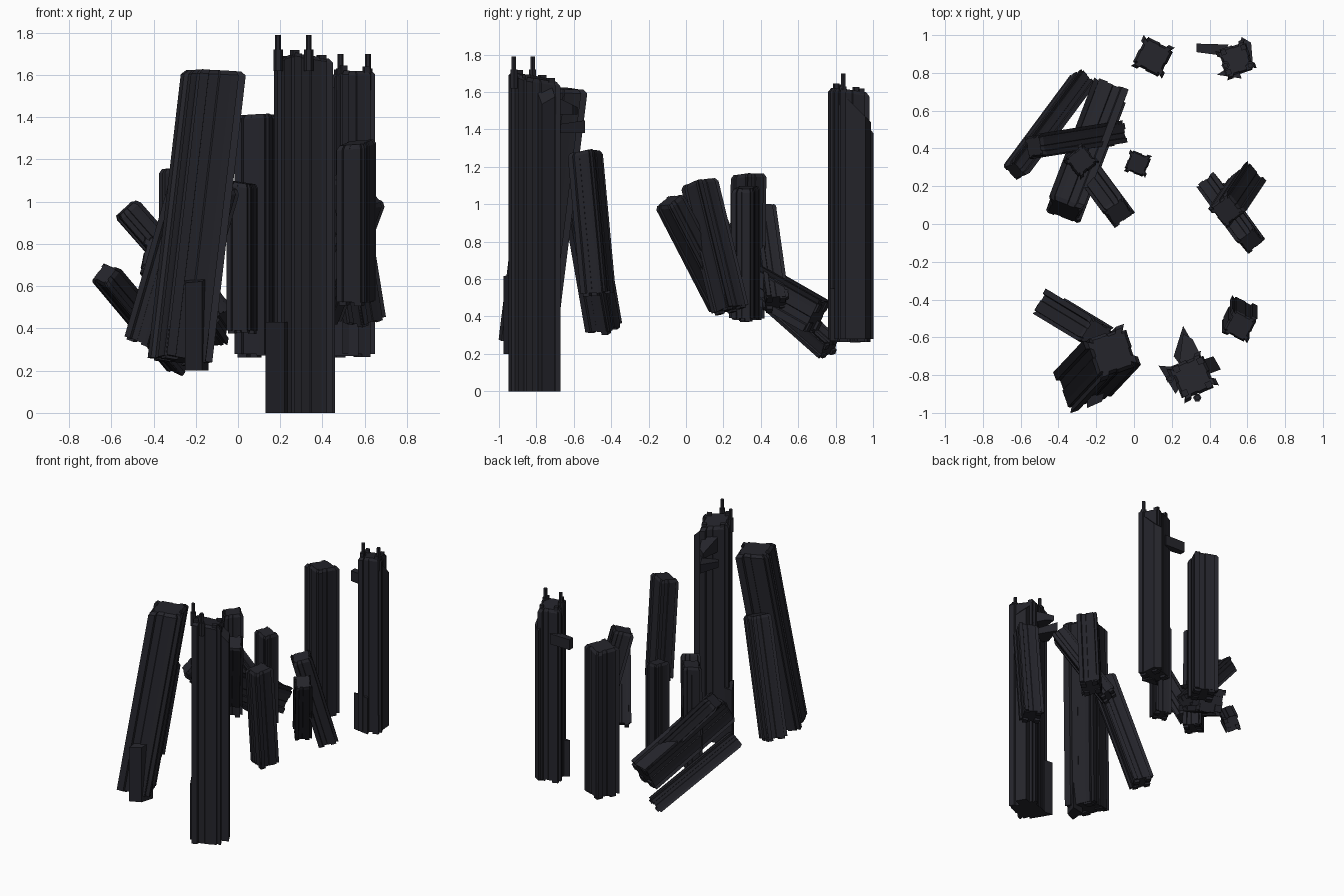
import bpy, bmesh, math, random
from mathutils import Vector, Matrix

if "Cube" in bpy.data.objects:
    bpy.data.objects.remove(bpy.data.objects["Cube"])

random.seed(4)
mat = bpy.data.materials.new("dark_concrete")
mat.diffuse_color = (0.018, 0.018, 0.024, 1)
mat.use_nodes = True
mat.node_tree.nodes["Principled BSDF"].inputs["Base Color"].default_value = mat.diffuse_color

# One side of the grooved, pinwheel-cornered tower plan (unit width)
SIDE = [(.50, -.46), (.50, -.27), (.42, -.24), (.42, -.04), (.45, -.02), (.45, .22), (.46, .36), (.38, .37)]


def plan(w):
    pts = []
    for k in range(4):
        r = Matrix.Rotation(k * math.pi / 2, 2)
        pts += [r @ Vector(p) * w for p in SIDE]
    return pts


def prism(bm, pts, z0, z1, tilt=(0, 0), inset=0.0):
    """Extruded outline with a sloping top, optionally chamfered at the roof."""
    n = len(pts)
    cx, cy = sum(p[0] for p in pts) / n, sum(p[1] for p in pts) / n

    def ring(z, k, t):
        return [bm.verts.new((cx + (p[0] - cx) * k, cy + (p[1] - cy) * k,
                              z + t[0] * (p[0] - cx) * k + t[1] * (p[1] - cy) * k)) for p in pts]
    rings = [ring(z0, 1, (0, 0))]
    if inset:
        rings.append(ring(z1 - inset, 1, tilt))
        rings.append(ring(z1, .85, tilt))
    else:
        rings.append(ring(z1, 1, tilt))
    bm.faces.new(rings[0][::-1])
    bm.faces.new(rings[-1])
    for lo, hi in zip(rings, rings[1:]):
        for i in range(n):
            j = (i + 1) % n
            bm.faces.new((lo[i], lo[j], hi[j], hi[i]))


def box(bm, x, y, z0, z1, sx, sy):
    prism(bm, [(x - sx / 2, y - sy / 2), (x + sx / 2, y - sy / 2),
               (x + sx / 2, y + sy / 2), (x - sx / 2, y + sy / 2)], z0, z1)


def finish(bm, name):
    bmesh.ops.recalc_face_normals(bm, faces=bm.faces)
    me = bpy.data.meshes.new(name)
    bm.to_mesh(me)
    bm.free()
    me.materials.append(mat)
    ob = bpy.data.objects.new(name, me)
    bpy.context.collection.objects.link(ob)
    return ob


def tower(name, p0, p1, w, rot, tilt=(0, 0), rough=True, teeth=False):
    """Tower running from bottom centre p0 to top centre p1."""
    p0, p1 = Vector(p0), Vector(p1)
    axis = p1 - p0
    h = axis.length
    bm = bmesh.new()
    prism(bm, plan(w), 0, h, tilt, .02)
    for k in range(4):
        a = k * math.pi / 2
        c, s = math.cos(a), math.sin(a)
        x, y = w * (.34 * c - .28 * s), w * (.34 * s + .28 * c)
        # broken parapet
        if teeth:
            top = h + tilt[0] * x + tilt[1] * y + random.uniform(.01, .03)
            box(bm, x, y, h * .9, top, w * .16, w * .16)
        # torn footing
        if rough:
            box(bm, x * .9, y * .9, -random.uniform(.005, .02), h * .1, w * .25, w * .25)
    ob = finish(bm, name)
    q = Vector((0, 0, 1)).rotation_difference(axis).to_matrix().to_4x4()
    ob.matrix_world = Matrix.Translation(p0) @ q @ Matrix.Rotation(math.radians(rot), 4, 'Z')


def part(name, pts, z0, z1, tilt=(0, 0)):
    """World-space prism for fins, ledges and masts."""
    bm = bmesh.new()
    prism(bm, pts, z0, z1, tilt)
    finish(bm, name)


def mast(name, x, y, z0, z1):
    for r, a, b in ((.022, z0 - .05, z0 + .05), (.014, z0 + .05, z1)):
        part(name, [(x + r * math.cos(i * math.pi / 3), y + r * math.sin(i * math.pi / 3))
                    for i in range(6)], a, b)


# Upright towers
tower("main_tower", (.31, -.81, 0), (.31, -.81, 1.68), .215, 25, (-.15, -.15), False, True)
tower("right_small_tower", (.56, -.47, .53), (.56, -.54, 1.28), .15, -25, (.1, .1))
tower("centre_small_tower", (.02, .32, .39), (.02, .32, 1.09), .125, -20, (-.15, 0))
tower("centre_left_tower", (-.28, .325, .39), (-.28, .335, 1.16), .14, 40, (.1, 0))
tower("back_left_tower", (.10, .885, .28), (.10, .885, 1.41), .185, -25, (.05, -.05))
tower("back_right_tower", (.54, .87, .28), (.54, .87, 1.61), .175, 20, (0, -.15), True, True)

# Leaning towers
tower("front_leaning_tower", (-.275, -.85, .25), (-.115, -.68, 1.62), .245, 20, (.1, .05))
tower("front_leaning_annex", (-.44, -.44, .34), (-.2, -.585, 1.17), .155, -30)
tower("right_leaning_tower", (.41, .20, .46), (.62, -.09, 1.02), .125, 40)
tower("right_crossing_tower", (.60, .235, .44), (.49, .07, 1.12), .15, 40)
tower("centre_leaning_tower", (-.25, .29, .50), (-.08, .06, 1.08), .14, 35)

# Fallen towers
tower("fallen_thin_tower", (-.27, .765, .23), (-.63, .28, .66), .115, 35)
tower("fallen_cross_tower", (-.09, .48, .47), (-.53, .41, .97), .125, 10)
tower("fallen_wide_tower", (-.13, .70, .40), (-.37, .07, .76), .20, -20)

# Rooftop masts
for x, y in ((.19, -.82), (.335, -.92)):
    mast("main_mast", x, y, 1.67, 1.79)
for x, y in ((.485, .84), (.615, .84)):
    mast("back_mast", x, y, 1.58, 1.70)

# Footing fins
part("main_fin", [(.13, -.75), (.22, -.90), (.27, -.82), (.25, -.76)], 0, .43)
part("back_fin", [(.44, .79), (.57, .77), (.55, .83), (.5, .83)], .27, .55)
part("leaning_fin", [(-.25, -.975), (-.17, -.94), (-.14, -.84), (-.24, -.86)], .2, .63, (0, .2))

# Broken ledges near the tops
part("main_ledge", [(.21, -.70), (.24, -.74), (.34, -.68), (.26, -.54)], 1.38, 1.43, (0, .15))
part("main_upper_ledge", [(.24, -.73), (.37, -.73), (.31, -.61), (.26, -.58)], 1.48, 1.56, (0, -.5))
part("main_side_ledge", [(.38, -.8), (.46, -.77), (.42, -.70), (.36, -.72)], 0, 1.59, (-1, 0))
part("back_ledge", [(.33, .91), (.48, .89), (.5, .95), (.33, .955)], 1.34, 1.42)
part("back_side_ledge", [(.55, .92), (.63, .84), (.62, .96), (.57, .99)], .28, 1.5, (0, -1))
